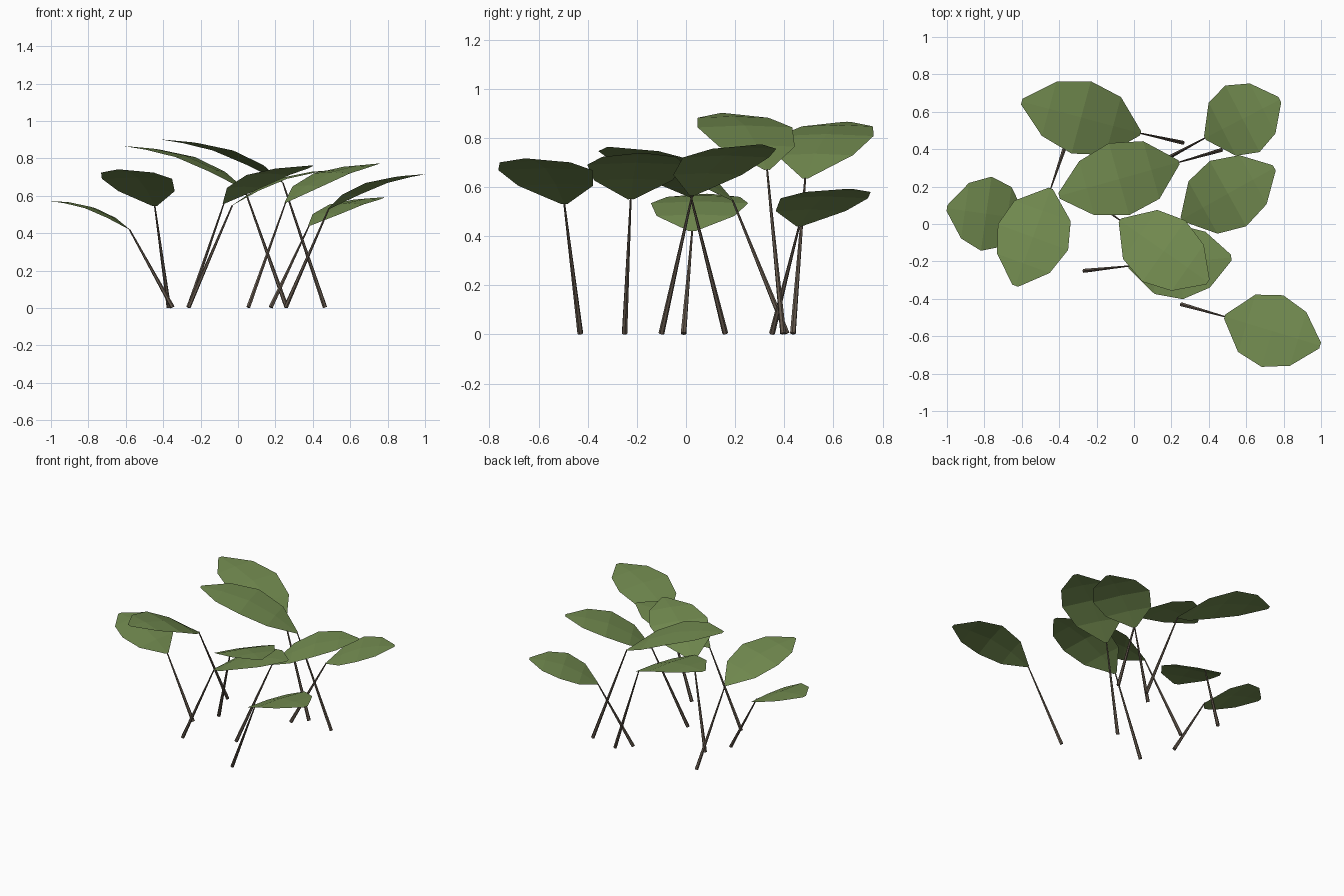
import bpy
import bmesh
from mathutils import Vector

cube = bpy.data.objects.get("Cube")
if cube:
    bpy.data.objects.remove(cube, do_unlink=True)


def make_material(name, color):
    mat = bpy.data.materials.new(name)
    mat.use_nodes = True
    mat.diffuse_color = color
    bsdf = next(n for n in mat.node_tree.nodes if n.type == 'BSDF_PRINCIPLED')
    bsdf.inputs["Base Color"].default_value = color
    bsdf.inputs["Roughness"].default_value = 0.8
    return mat


LEAF_GREEN = make_material("leaf_green", (0.17, 0.26, 0.08, 1))
STEM_BROWN = make_material("stem_brown", (0.13, 0.10, 0.075, 1))

# Leaf rows: fraction of length, fraction of rise, half width
ROWS = [(0, 0, 0.012), (0.23, 0.41, 0.16), (0.5, 0.75, 0.2),
        (0.77, 0.92, 0.15), (1, 1, 0.016)]
MIDRIB_LIFT = 0.04


def finish(bm, name, mat):
    mesh = bpy.data.meshes.new(name)
    bm.to_mesh(mesh)
    bm.free()
    mesh.materials.append(mat)
    obj = bpy.data.objects.new(name, mesh)
    bpy.context.collection.objects.link(obj)
    return obj


# Arched leaf blade, two facets wide with a faint raised midrib
def make_leaf(name, start, tip):
    start, tip = Vector(start), Vector(tip)
    along = Vector((tip.x - start.x, tip.y - start.y, 0))
    across = Vector((-along.y, along.x, 0)).normalized()
    bm = bmesh.new()
    rows = []
    for t, rise, half in ROWS:
        mid = start + along * t
        mid.z = start.z + (tip.z - start.z) * rise
        lift = Vector((0, 0, half * MIDRIB_LIFT))
        rows.append([bm.verts.new(p) for p in
                     (mid - across * half, mid + lift, mid + across * half)])
    for a, b in zip(rows, rows[1:]):
        for i in range(2):
            bm.faces.new((a[i], b[i], b[i + 1], a[i + 1]))
    bmesh.ops.recalc_face_normals(bm, faces=bm.faces)
    if sum(f.normal.z for f in bm.faces) < 0:
        bmesh.ops.reverse_faces(bm, faces=bm.faces)
    return finish(bm, name, LEAF_GREEN)


# Straight leaning stem that tapers towards the leaf
def make_stem(name, base, top):
    base, top = Vector((*base, 0.004)), Vector(top)
    axis = top - base
    bm = bmesh.new()
    bmesh.ops.create_cone(bm, cap_ends=True, segments=6, radius1=0.012,
                          radius2=0.004, depth=axis.length)
    bmesh.ops.rotate(bm, verts=bm.verts,
                     matrix=axis.to_track_quat('Z', 'Y').to_matrix())
    bmesh.ops.translate(bm, verts=bm.verts, vec=(base + top) / 2)
    return finish(bm, name, STEM_BROWN)


# Each plant: stem foot, stem top, leaf tip
PLANTS = {
    "back": ((0.26, 0.435), (0.035, 0.485, 0.635), (-0.6, 0.655, 0.865)),
    "centre": ((0.465, 0.395), (0.24, 0.33, 0.67), (-0.4, 0.15, 0.9)),
    "back_left": ((0.175, 0.35), (0.38, 0.46, 0.44), (0.78, 0.665, 0.592)),
    "left": ((0.055, -0.1), (0.255, 0.025, 0.565), (0.75, 0.3, 0.772)),
    "front_left": ((0.255, -0.43), (0.485, -0.495, 0.53), (0.995, -0.65, 0.715)),
    "front_upper": ((-0.265, 0.16), (-0.075, 0.02, 0.56), (0.395, -0.31, 0.762)),
    "front_lower": ((-0.265, -0.25), (-0.03, -0.225, 0.55), (0.52, -0.18, 0.738)),
    "far_right": ((-0.35, -0.01), (-0.58, 0.025, 0.42), (-1.0, 0.085, 0.572)),
    "right": ((-0.37, 0.41), (-0.445, 0.19, 0.545), (-0.635, -0.33, 0.74)),
}

for place, (foot, top, tip) in PLANTS.items():
    make_stem(place + "_stem", foot, top)
    make_leaf(place + "_leaf", top, tip)
